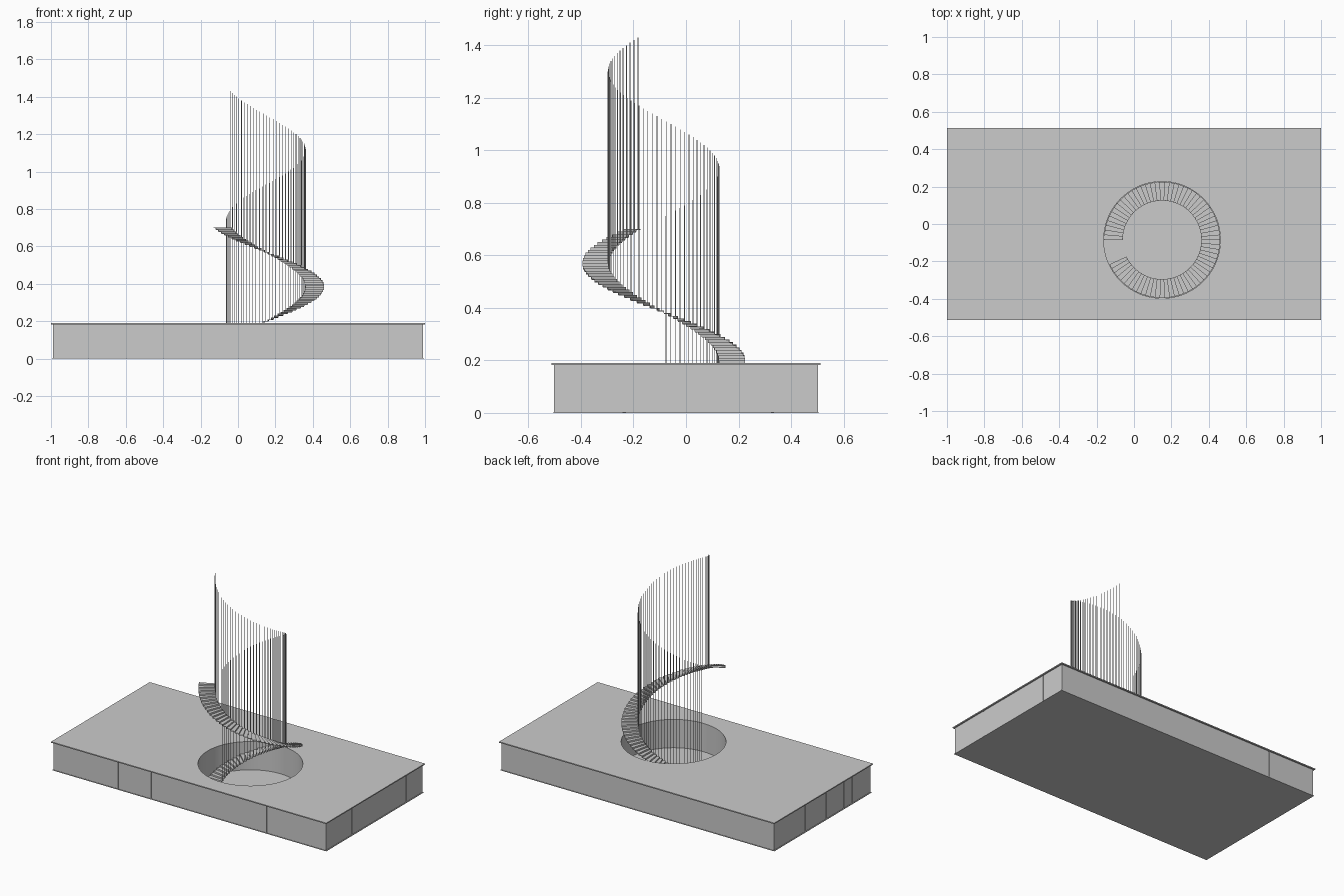
import bpy, bmesh
from math import cos, sin, radians

if "Cube" in bpy.data.objects:
    bpy.data.objects.remove(bpy.data.objects["Cube"])

CX, CY = 0.15, -0.085            # stair axis
R_IN, R_OUT = 0.21, 0.31         # inner / outer stair radius
STEPS, SWEEP = 69, radians(335)
Z0, Z1, RAIL = 0.02, 0.70, 0.73
ROOF_LO, ROOF_HI, FLOOR = 0.183, 0.19, 0.004


def finish(name, bm):
    bmesh.ops.recalc_face_normals(bm, faces=bm.faces)
    me = bpy.data.meshes.new(name)
    bm.to_mesh(me)
    bm.free()
    ob = bpy.data.objects.new(name, me)
    bpy.context.collection.objects.link(ob)
    return ob


def prism(bm, pts, z0, z1):
    lo = [bm.verts.new((x, y, z0)) for x, y in pts]
    hi = [bm.verts.new((x, y, z1)) for x, y in pts]
    bm.faces.new(lo)
    bm.faces.new(hi)
    n = len(pts)
    for i in range(n):
        j = (i + 1) % n
        bm.faces.new((lo[i], lo[j], hi[j], hi[i]))


def box(bm, x0, x1, y0, y1, z0, z1):
    prism(bm, [(x0, y0), (x1, y0), (x1, y1), (x0, y1)], z0, z1)


def polar(r, a):
    return CX + r * cos(a), CY + r * sin(a)


# Floor slab
bm = bmesh.new()
box(bm, -0.995, 0.995, -0.505, 0.505, 0, FLOOR)
finish("floor_slab", bm)

# Roof slab with a round opening for the stair
bm = bmesh.new()
box(bm, -1, 1, -0.512, 0.512, ROOF_LO, ROOF_HI)
roof = finish("roof_slab", bm)
bm = bmesh.new()
prism(bm, [polar(R_OUT + 0.002, radians(5 * i)) for i in range(72)], 0.1, 0.3)
cutter = finish("opening_cutter", bm)
cutter.hide_render = True
mod = roof.modifiers.new("opening", 'BOOLEAN')
mod.object = cutter
mod.operation = 'DIFFERENCE'
mod.solver = 'EXACT'
bpy.context.view_layer.objects.active = roof
bpy.ops.object.modifier_apply(modifier=mod.name)
bpy.data.objects.remove(cutter)

# Round wall of the stair well
bm = bmesh.new()
rings = []
for r, z in ((0.312, FLOOR), (0.312, ROOF_LO), (0.316, ROOF_LO), (0.316, FLOOR)):
    rings.append([bm.verts.new((*polar(r, radians(5 * i)), z)) for i in range(72)])
for k in range(4):
    a, b = rings[k], rings[(k + 1) % 4]
    for i in range(72):
        j = (i + 1) % 72
        bm.faces.new((a[i], a[j], b[j], b[i]))
well = finish("well_wall", bm)
bpy.ops.object.select_all(action='DESELECT')
well.select_set(True)
bpy.context.view_layer.objects.active = well
bpy.ops.object.shade_smooth_by_angle()

# Outer wall panels, with narrow recessed mullions at the joints
X, Y, T, GAP = 0.99, 0.502, 0.006, 0.006
sides = {
    "front": ('x', -Y, [-0.76, -0.515, -0.275, 0.565]),
    "back": ('x', Y, [-0.64]),
    "right": ('y', X, [-0.235, 0.33]),
    "left": ('y', -X, [0.18, -0.04, -0.22, -0.31]),
}


def wall_box(bm, axis, at, a, b, d0, d1):
    s = 1 if at > 0 else -1
    lo, hi = sorted((at - s * d0, at - s * d1))
    if axis == 'x':
        box(bm, a, b, lo, hi, FLOOR, ROOF_LO)
    else:
        box(bm, lo, hi, a, b, FLOOR, ROOF_LO)


for side, (axis, at, joints) in sides.items():
    panels, bars = bmesh.new(), bmesh.new()
    end = X if axis == 'x' else Y - T
    start = -end
    for j in sorted(joints):
        wall_box(panels, axis, at, start, j - GAP, 0, T)
        wall_box(bars, axis, at, j - GAP, j + GAP, 0.003, T)
        start = j + GAP
    wall_box(panels, axis, at, start, end, 0, T)
    finish(side + "_wall_panels", panels)
    finish(side + "_wall_mullions", bars)

# Spiral stair: treads, risers and one upright rod per step
treads, risers, rods = bmesh.new(), bmesh.new(), bmesh.new()
da = SWEEP / STEPS
rise = (Z1 - Z0) / (STEPS - 1)


def sector(bm, a0, a1, z0, z1):
    prism(bm, [polar(R_IN, a0), polar(R_OUT, a0),
               polar(R_OUT, a1), polar(R_IN, a1)], z0, z1)


for i in range(STEPS):
    a = radians(180) - i * da
    z = Z0 + i * rise
    sector(treads, a, a - da, z - 0.003, z)
    sector(risers, a, a - da * 0.12, z - rise, z - 0.003)
    x, y = polar(R_IN + 0.002, a - da / 2)
    prism(rods, [(x + 0.0015 * cos(radians(60 * k)), y + 0.0015 * sin(radians(60 * k)))
                 for k in range(6)], z, z + RAIL)
finish("stair_treads", treads)
finish("stair_risers", risers)
finish("stair_rods", rods)
